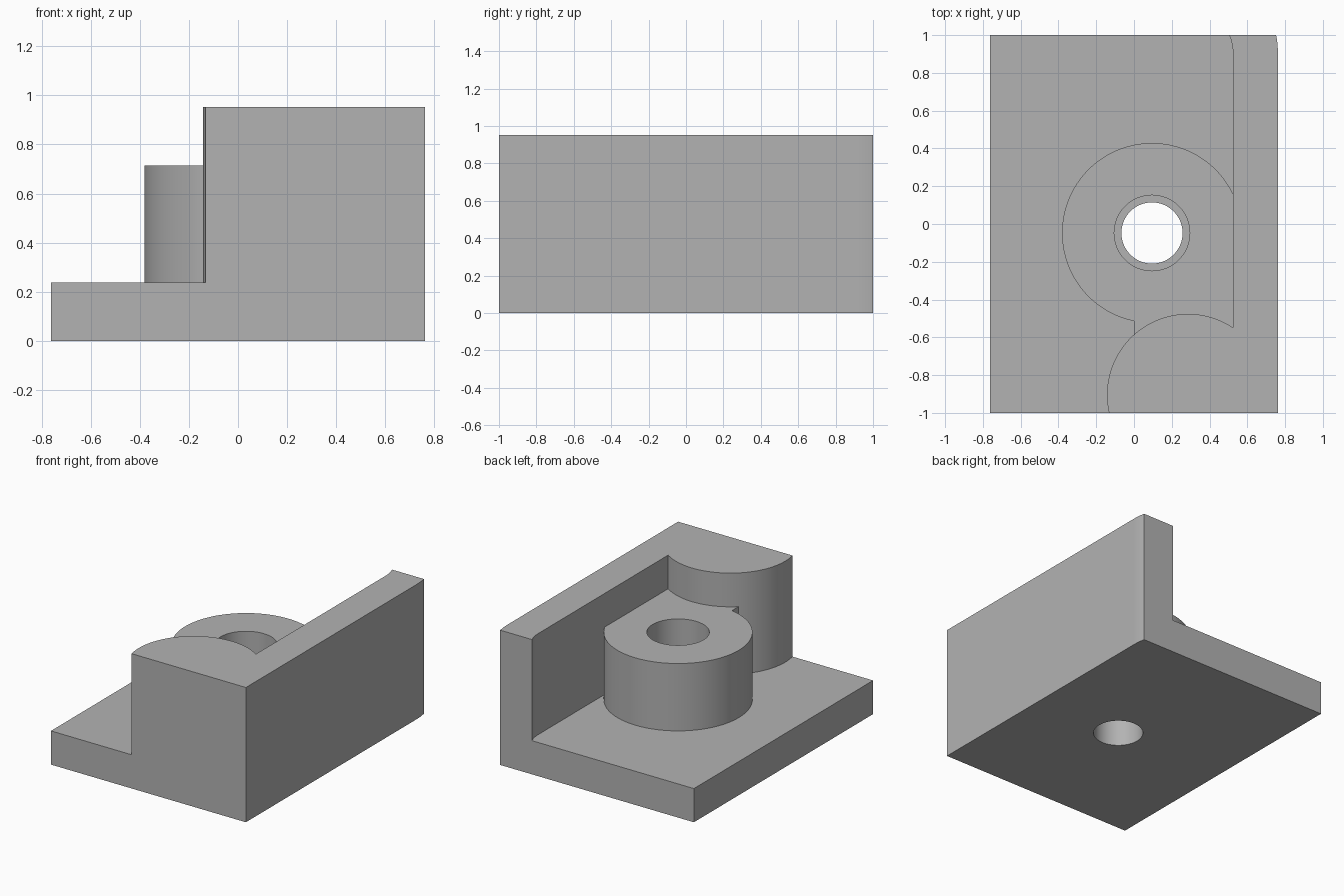
import bpy
import bmesh
from math import acos, asin, cos, pi, sin

if "Cube" in bpy.data.objects:
    bpy.data.objects.remove(bpy.data.objects["Cube"])

U = 2 / 21  # design unit: the part is 16 x 21 x 10 units

grey = bpy.data.materials.new("plain grey")
grey.use_nodes = True
grey.diffuse_color = (0.45, 0.45, 0.45, 1)
grey.node_tree.nodes["Principled BSDF"].inputs["Base Color"].default_value = grey.diffuse_color


def arc(cx, cy, r, start, end, steps):
    angles = [start + (end - start) * i / steps for i in range(steps + 1)]
    return [(cx + r * cos(a), cy + r * sin(a)) for a in angles]


def circle(cx, cy, r, steps=96):
    return arc(cx, cy, r, 0, 2 * pi, steps)[:-1]


def prism(name, outline, bottom, top):
    """Extrude an outline, given in design units, between two heights."""
    bm = bmesh.new()
    face = bm.faces.new([bm.verts.new((x * U, y * U, bottom * U)) for x, y in outline])
    grown = bmesh.ops.extrude_face_region(bm, geom=[face])["geom"]
    verts = [v for v in grown if isinstance(v, bmesh.types.BMVert)]
    bmesh.ops.translate(bm, verts=verts, vec=(0, 0, (top - bottom) * U))
    bmesh.ops.recalc_face_normals(bm, faces=bm.faces)
    mesh = bpy.data.meshes.new(name)
    bm.to_mesh(mesh)
    bm.free()
    mesh.materials.append(grey)
    obj = bpy.data.objects.new(name, mesh)
    bpy.context.collection.objects.link(obj)
    return obj


def combine(target, tool, operation):
    mod = target.modifiers.new(operation.title(), "BOOLEAN")
    mod.operation, mod.solver, mod.object = operation, "EXACT", tool
    bpy.context.view_layer.objects.active = target
    bpy.ops.object.modifier_apply(modifier=mod.name)
    bpy.data.objects.remove(tool)


# Base plate, with the slightly rounded rear corner
outer_curve = arc(3, 9.5, 5, 0, asin(1 / 5), 8)
outer_curve[-1] = (outer_curve[-1][0], 10.5)
base = [(-8, -10.5), (8, -10.5)] + outer_curve + [(-8, 10.5)]
bracket = prism("bracket", base, 0, 2.5)

# Side wall and the round-backed block at its front end
inner_curve = arc(3, 9.5, 2.5, asin(1 / 2.5), 0, 8)
inner_curve[0] = (inner_curve[0][0], 10.5)
block_curve = arc(3, -9.5, 4.5, acos(2.5 / 4.5), pi + asin(1 / 4.5), 64)
block_curve[-1] = (block_curve[-1][0], -10.5)
wall = [(8, -10.5)] + outer_curve + inner_curve + block_curve
combine(bracket, prism("side_wall", wall, 0, 10), "UNION")

# Boss and the web joining it to the block
combine(bracket, prism("boss", circle(1, -0.5, 5), 1, 7.5), "UNION")
web = [(0, -9.5), (7, -9.5), (7, -0.5), (0, -0.5)]
combine(bracket, prism("web", web, 1, 7.5), "UNION")

# Stepped bore
combine(bracket, prism("through_hole", circle(1, -0.5, 1.7), -1, 11), "DIFFERENCE")
combine(bracket, prism("counterbore", circle(1, -0.5, 2.1), 2.5, 11), "DIFFERENCE")

bpy.ops.object.select_all(action="DESELECT")
bracket.select_set(True)
bpy.context.view_layer.objects.active = bracket
bpy.ops.object.shade_smooth_by_angle()
